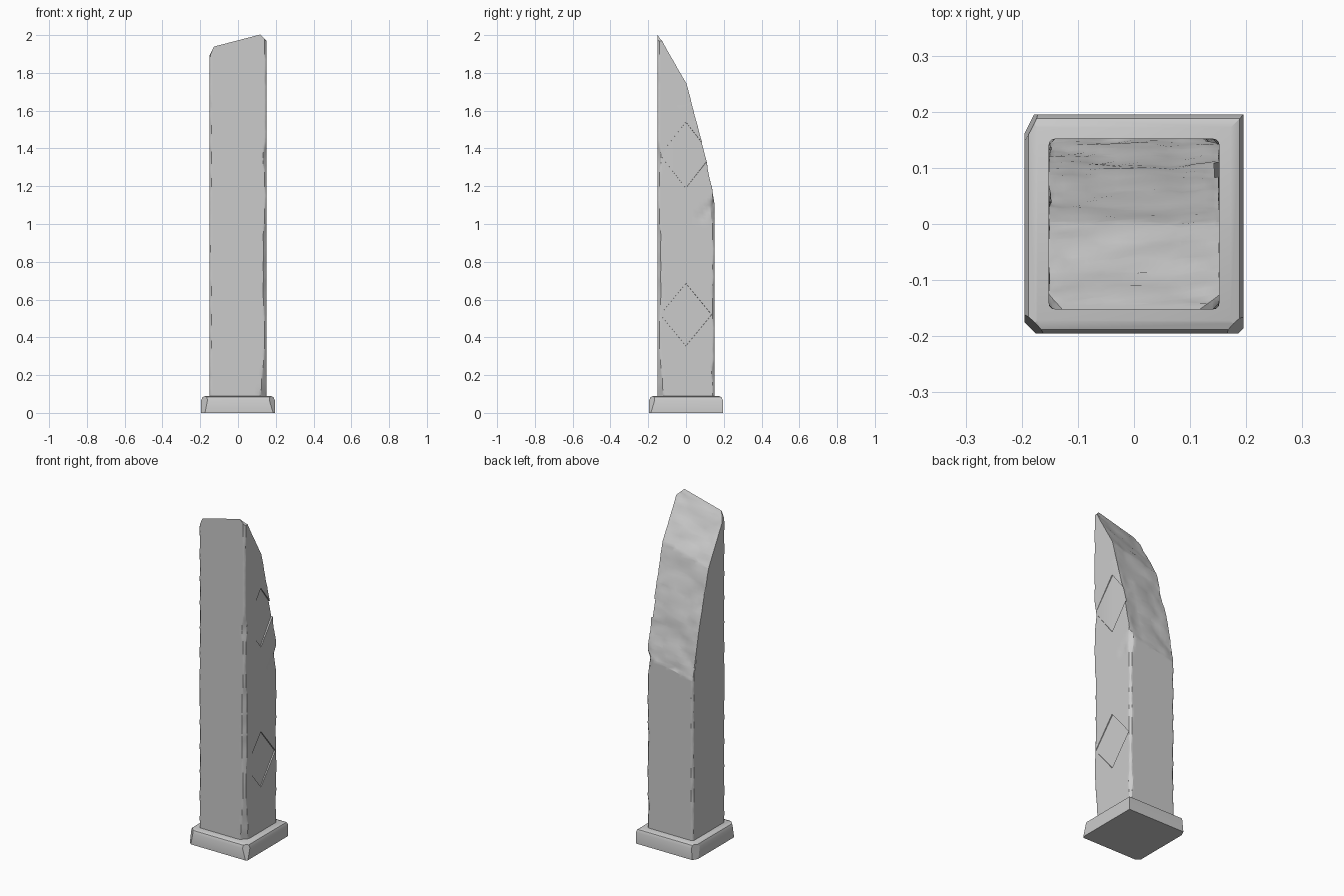
import bpy, bmesh
from math import radians
from mathutils import Vector, Matrix, noise

if "Cube" in bpy.data.objects:
    bpy.data.objects.remove(bpy.data.objects["Cube"])


def box(x, y, z0, z1):
    bm = bmesh.new()
    bmesh.ops.create_cube(bm, size=1, matrix=Matrix.Translation((0, 0, (z0 + z1) / 2))
                          @ Matrix.Diagonal((2 * x, 2 * y, z1 - z0, 1)))
    return bm


def chop(bm, point, normal):
    """Cut away everything on the normal's side and cap the hole."""
    res = bmesh.ops.bisect_plane(bm, geom=bm.verts[:] + bm.edges[:] + bm.faces[:], dist=1e-5,
                                 plane_co=point, plane_no=Vector(normal).normalized(),
                                 clear_outer=True)
    edges = [e for e in res['geom_cut'] if isinstance(e, bmesh.types.BMEdge)]
    if edges:
        bmesh.ops.edgeloop_fill(bm, edges=edges)


def slice_at(bm, axis, value):
    co, no = Vector(), Vector()
    co[axis], no[axis] = value, 1
    bmesh.ops.bisect_plane(bm, geom=bm.verts[:] + bm.edges[:] + bm.faces[:], dist=1e-5,
                           plane_co=co, plane_no=no)


def finish(bm, name):
    bmesh.ops.recalc_face_normals(bm, faces=bm.faces)
    mesh = bpy.data.meshes.new(name)
    bm.to_mesh(mesh)
    bm.free()
    ob = bpy.data.objects.new(name, mesh)
    bpy.context.collection.objects.link(ob)
    return ob


def apply_and_shade(ob):
    bpy.ops.object.select_all(action='DESELECT')
    ob.select_set(True)
    bpy.context.view_layer.objects.active = ob
    for m in list(ob.modifiers):
        bpy.ops.object.modifier_apply(modifier=m.name)
    bpy.ops.object.shade_smooth_by_angle(angle=radians(25))


# Plinth: chamfered slab with chipped corners
bm = box(0.195, 0.195, 0, 0.09)
top = [e for e in bm.edges if all(v.co.z > 0.08 for v in e.verts)]
bmesh.ops.bevel(bm, geom=top, offset=0.023, segments=2, profile=0.5, affect='EDGES')
chop(bm, (-0.187, 0.178, 0), (-2, 1, 0.2))
chop(bm, (-0.186, -0.184, 0), (-1, -1, 0.2))
chop(bm, (0.191, -0.190, 0), (1, -1, 0.3))
plinth = finish(bm, "plinth")
apply_and_shade(plinth)

# Shaft: square pillar broken off along sloping planes at the back
H = 0.152
bm = box(H, H, 0.08, 2.05)
for point, normal in (((0.12, -0.15, 2.0), (-0.26, 1.75, 1)),
                      ((0.15, 0.0, 1.75), (-0.25, 3.7, 1)),
                      ((0.15, 0.15, 1.12), (-0.22, 5.0, 1)),
                      ((-0.14, 0, 1.912), (-2.25, 0, 1)),
                      ((0.135, 0, 1.985), (1, 0, 1))):
    chop(bm, point, normal)
steps = (0.147, 0.141, 0.134, 0.125, 0.11, 0.085, 0.06, 0.03)
for axis in (0, 1):
    for s in steps:
        slice_at(bm, axis, s)
        slice_at(bm, axis, -s)
for i in range(1, 96):
    slice_at(bm, 2, 0.08 + i * 0.02)

# Weathering: rough break surface and unevenly worn corners
bmesh.ops.recalc_face_normals(bm, faces=bm.faces)
bm.normal_update()
moved = []
for v in bm.verts:
    if v.normal.z > 0.12 and v.co.z > 0.9 and v.co.y > -0.14:
        n = noise.fractal(v.co * 9, 1.0, 2.0, 3)
        moved.append((v, v.normal * min(0.002, n * 0.008 - 0.001)))
for v, d in moved:
    v.co += d
for v in bm.verts:
    sx = 1 if v.co.x > 0 else -1
    sy = 1 if v.co.y > 0 else -1
    z = v.co.z
    wear = 0.007 + 0.011 * abs(noise.noise((sx * 5, sy * 7, z * 7)))
    if sx > 0:
        wear += 0.018 * max(0, noise.noise((3.3, sy * 4, z * 5)))
        if sy < 0:
            wear += max(0, 0.35 - z) * 0.10
    over = abs(v.co.x) + abs(v.co.y) - (2 * H - wear)
    if over > 0:
        v.co.x -= sx * over / 2
        v.co.y -= sy * over / 2
    # notch below the break on the right
    d = abs((z - 1.09) - 1.3 * (v.co.y - 0.125))
    if v.co.x > 0.12 and v.co.y > 0.08 and d < 0.03:
        v.co.x -= 0.008 * (1 - d / 0.03)
    v.co.x = max(-H, min(H, v.co.x))
    v.co.y = max(-H, min(H, v.co.y))
shaft = finish(bm, "broken_shaft")

# Shallow diamond panels carved into the right face, fading toward the back
for zc, half_h, half_w, tilt in ((0.52, 0.17, 0.14, 1.0), (1.365, 0.18, 0.14, 2.0)):
    bm = bmesh.new()
    bmesh.ops.create_cone(bm, cap_ends=True, segments=4, radius1=0.97, radius2=1.03, depth=0.06)
    m = (Matrix.Translation((H + 0.0245, 0, zc)) @ Matrix.Rotation(radians(tilt), 4, 'Z')
         @ Matrix.Rotation(radians(90), 4, 'Y') @ Matrix.Diagonal((half_h, half_w, 1, 1)))
    # keep the diamond's points on the vertical and horizontal axes
    pts = sorted((v for v in bm.verts), key=lambda v: v.co.z)
    if abs(abs(pts[0].co.x) - abs(pts[0].co.y)) < 0.1:
        bmesh.ops.rotate(bm, verts=bm.verts, matrix=Matrix.Rotation(radians(45), 3, 'Z'))
    bmesh.ops.transform(bm, matrix=m, verts=bm.verts)
    cutter = finish(bm, "diamond_cutter")
    cutter.hide_render = True
    mod = shaft.modifiers.new("diamond", 'BOOLEAN')
    mod.operation, mod.solver, mod.object = 'DIFFERENCE', 'EXACT', cutter
apply_and_shade(shaft)
for ob in [o for o in bpy.data.objects if o.name.startswith("diamond_cutter")]:
    bpy.data.objects.remove(ob)
